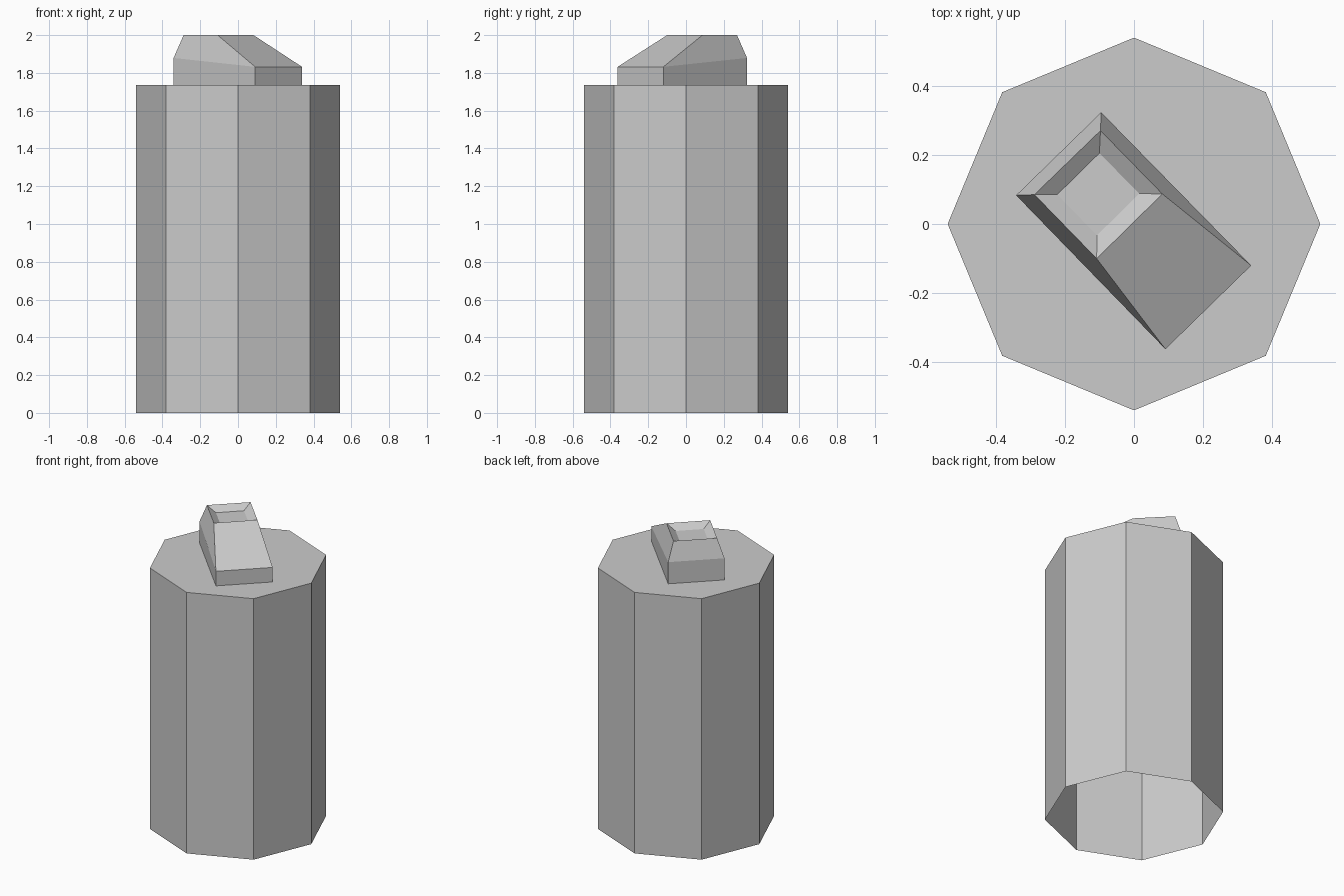
import bpy, bmesh
from math import cos, sin, pi

if "Cube" in bpy.data.objects:
    bpy.data.objects.remove(bpy.data.objects["Cube"])


def loft(name, rings, cap_top=True):
    """Skin a stack of equal-length point rings, open at the bottom."""
    bm = bmesh.new()
    loops = [[bm.verts.new(p) for p in ring] for ring in rings]
    n = len(loops[0])
    for low, high in zip(loops, loops[1:]):
        for i in range(n):
            j = (i + 1) % n
            bm.faces.new((low[i], low[j], high[j], high[i]))
    if cap_top:
        bm.faces.new(loops[-1])
    mesh = bpy.data.meshes.new(name)
    bm.to_mesh(mesh)
    bm.free()
    obj = bpy.data.objects.new(name, mesh)
    bpy.context.collection.objects.link(obj)
    return obj


TOP = 1.735

# Octagonal canister body, open underneath
octagon = [(0.539 * cos(i * pi / 4), 0.539 * sin(i * pi / 4)) for i in range(8)]
loft("canister_body", [[(x, y, z) for x, y in octagon] for z in (0, TOP)])

# Spray nozzle: corners run counter-clockwise back, left, front, right
foot = [(-0.095, 0.323), (-0.341, 0.083), (0.091, -0.362), (0.339, -0.12)]
shoulder_z = (1.879, 1.879, 1.832, 1.832)
rim = [(-0.097, 0.27), (-0.288, 0.085), (-0.108, -0.10), (0.082, 0.087)]
dish = [(-0.10, 0.205), (-0.222, 0.085), (-0.107, -0.033), (0.015, 0.088)]
loft("nozzle_button", [
    [(x, y, TOP) for x, y in foot],
    [(x, y, z) for (x, y), z in zip(foot, shoulder_z)],
    [(x, y, 2.0) for x, y in rim],
    [(x, y, 1.967) for x, y in dish],   # recessed finger dish
])
